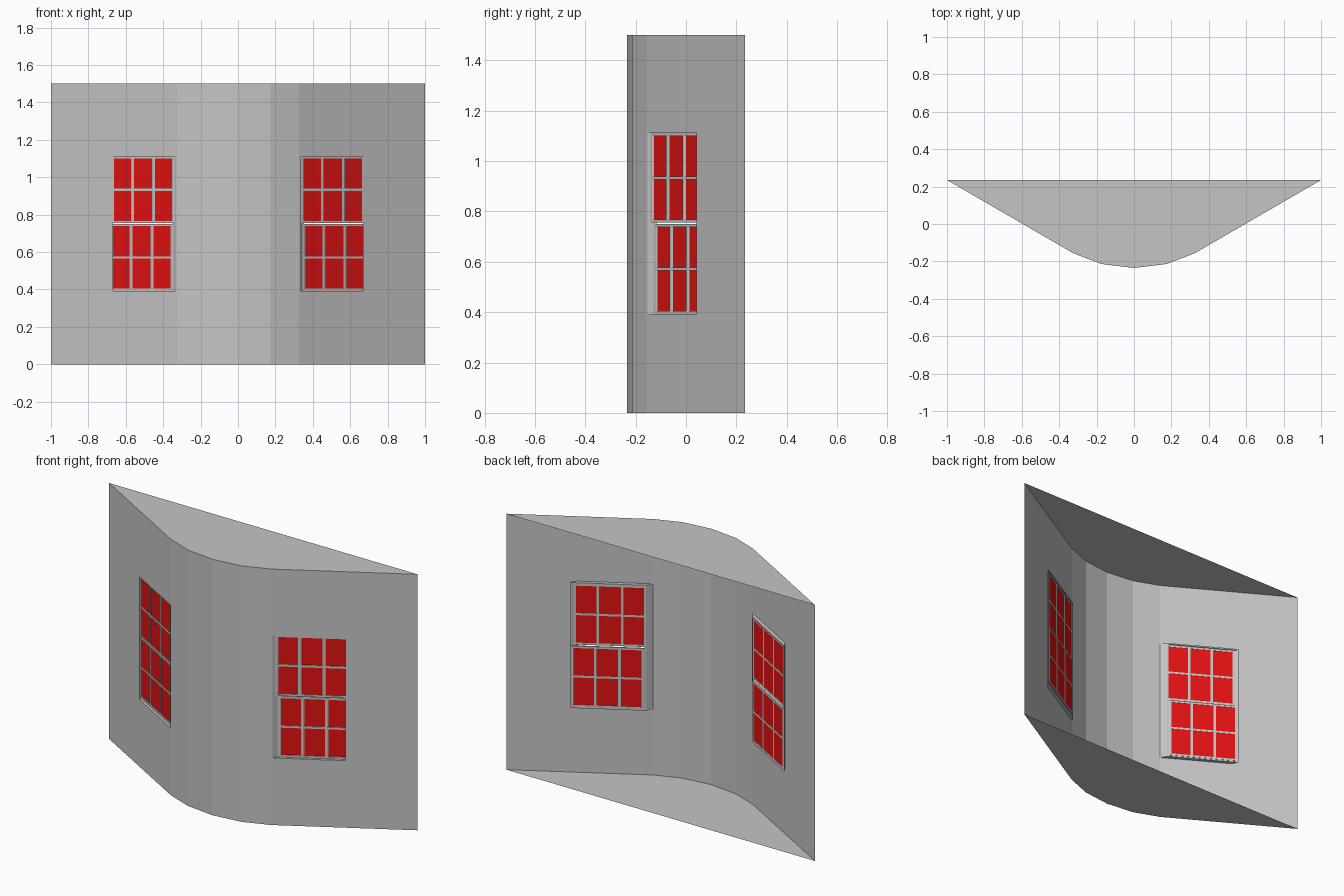
import bpy, bmesh
from mathutils import Matrix, Vector

cube = bpy.data.objects.get("Cube")
if cube:
    bpy.data.objects.remove(cube)


def material(name, rgb):
    m = bpy.data.materials.new(name)
    m.use_nodes = True
    m.diffuse_color = (*rgb, 1)
    m.node_tree.nodes["Principled BSDF"].inputs["Base Color"].default_value = (*rgb, 1)
    return m


GREY = material("plain grey", (0.56, 0.56, 0.56))
RED = material("red glass", (0.76, 0.006, 0.006))

HEIGHT, SILL, HEAD = 1.5, 0.385, 1.12
CREASE, JAMB_X, BACK_Y = Vector((0.3235, -0.157)), 0.674, 0.235
SLOPE = (Vector((1, BACK_Y)) - CREASE).normalized()
WIDTH = (JAMB_X - CREASE.x) / SLOPE.x
jamb = CREASE + SLOPE * WIDTH


def add_object(name, bm, mat):
    mesh = bpy.data.meshes.new(name)
    bm.to_mesh(mesh)
    bm.free()
    mesh.materials.append(mat)
    obj = bpy.data.objects.new(name, mesh)
    bpy.context.collection.objects.link(obj)
    return obj


# Bowed wall outline, right half mirrored from the left half
half = [Vector((0.174, -0.214)), CREASE, jamb, Vector((1, BACK_Y))]
outline = [Vector((-p.x, p.y)) for p in reversed(half)] + [Vector((0, -0.235))] + half

# Wall sheet with two window openings, open at the back
bm = bmesh.new()
levels = [0, SILL, HEAD, HEIGHT]
rows = [[bm.verts.new((p.x, p.y, z)) for p in outline] for z in levels]
openings = {1, len(outline) - 3}
for r in range(len(levels) - 1):
    for c in range(len(outline) - 1):
        if r == 1 and c in openings:
            continue
        bm.faces.new((rows[r][c], rows[r][c + 1], rows[r + 1][c + 1], rows[r + 1][c]))
# Floor and ceiling caps
bm.faces.new(list(reversed(rows[0])))
bm.faces.new(rows[-1])
add_object("bowed_wall", bm, GREY)


def window_part(name, side, boxes, mat):
    """Boxes are (along wall, height, depth inward) ranges."""
    along = Vector((side * SLOPE.x, SLOPE.y, 0))
    inward = Vector((-side * SLOPE.y * -1, SLOPE.x, 0))
    place = Matrix((
        (along.x, 0, inward.x, side * CREASE.x),
        (along.y, 0, inward.y, CREASE.y),
        (0, 1, 0, 0),
        (0, 0, 0, 1)))
    bm = bmesh.new()
    for box in boxes:
        mid = Vector([(a + b) / 2 for a, b in box])
        size = Vector([b - a for a, b in box])
        bmesh.ops.create_cube(bm, size=1, matrix=place @ Matrix.Translation(mid) @ Matrix.Diagonal((*size, 1)))
    bmesh.ops.recalc_face_normals(bm, faces=bm.faces)
    add_object(name, bm, mat)


def border(u0, u1, z0, z1, t, bottom, top, d):
    return [((u0, u0 + t), (z0, z1), d), ((u1 - t, u1), (z0, z1), d),
            ((u0 + t, u1 - t), (z0, z0 + bottom), d), ((u0 + t, u1 - t), (z1 - top, z1), d)]


def sash(u0, u1, z0, z1, d):
    """Rails, stiles and glazing bars for six panes."""
    t, bar = 0.012, 0.006
    parts = border(u0, u1, z0, z1, t, t, t, d)
    for k in (1, 2):
        u = u0 + (u1 - u0) * k / 3
        parts.append(((u - bar, u + bar), (z0 + t, z1 - t), d))
    z = (z0 + z1) / 2
    parts.append(((u0 + t, u1 - t), (z - bar, z + bar), d))
    return parts


# Recessed double-hung windows
for side, label in ((1, "left"), (-1, "right")):
    edge = 0.008
    window_part("window_frame_" + label, side,
                border(0, WIDTH, SILL, HEAD, edge, edge, edge, (0, 0.042)), GREY)
    u0, u1 = edge, WIDTH - edge
    for name, z0, z1, d in (("upper_sash_", 0.755, HEAD - edge, 0.014),
                            ("lower_sash_", SILL + edge, 0.75, 0.03)):
        window_part(name + label, side, sash(u0, u1, z0, z1, (d, d + 0.016)), GREY)
        window_part(name + "glass_" + label, side,
                    [((u0 + 0.004, u1 - 0.004), (z0 + 0.004, z1 - 0.004), (d + 0.008, d + 0.014))], RED)
